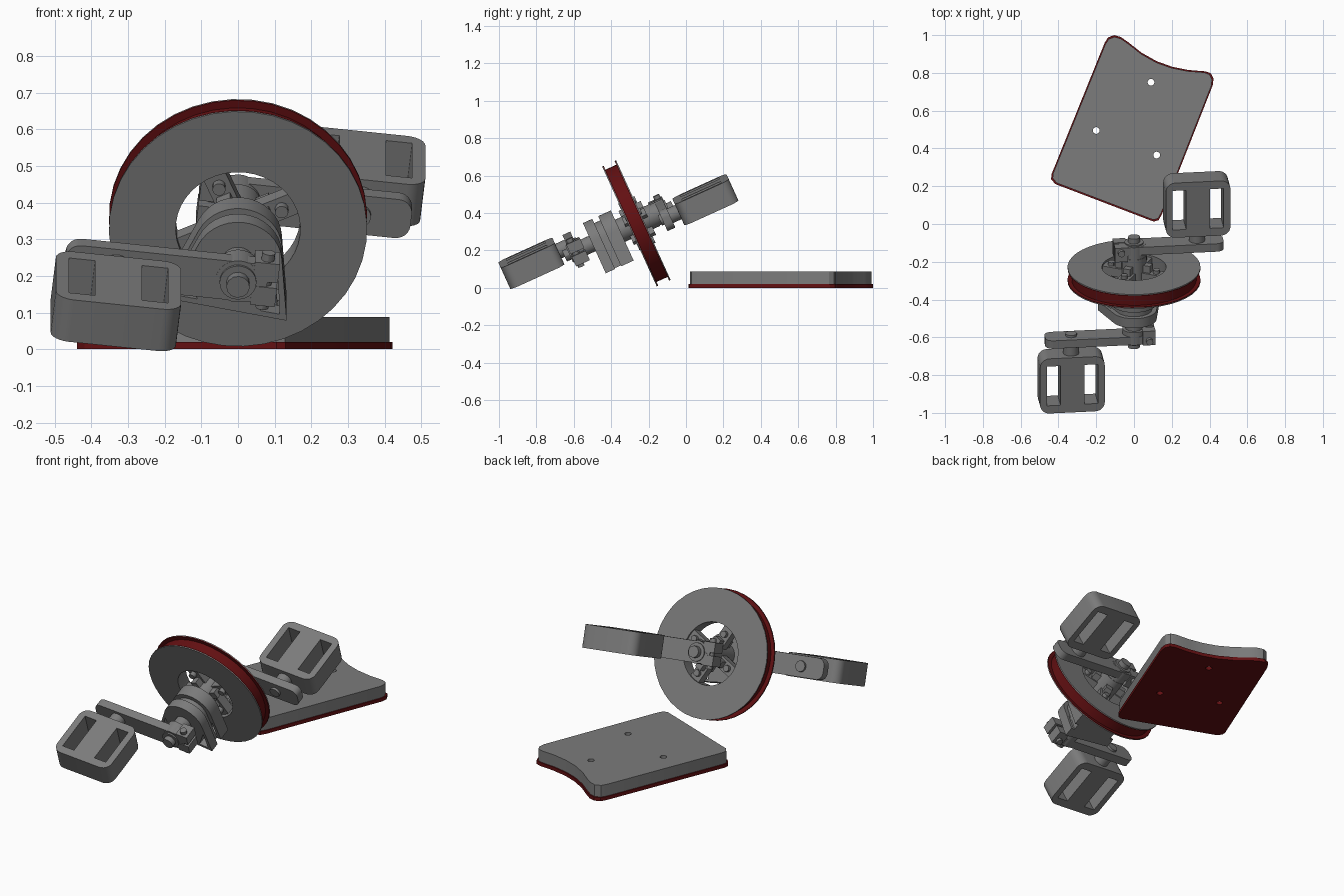
import bpy
import bmesh
from math import sin, cos, pi, radians
from mathutils import Matrix, Vector

if "Cube" in bpy.data.objects:
    bpy.data.objects.remove(bpy.data.objects["Cube"])


def make_material(name, rgb):
    mat = bpy.data.materials.new(name)
    mat.use_nodes = True
    mat.diffuse_color = (*rgb, 1)
    mat.node_tree.nodes["Principled BSDF"].inputs["Base Color"].default_value = (*rgb, 1)
    return mat


GRAY = make_material("steel gray", (0.2, 0.2, 0.2))
RED = make_material("dark red", (0.125, 0.005, 0.006))

# Tilted crank axle frame: local y runs along the axle, z is up across it
FRAME = (Matrix.Translation((0, -0.265, 0.345))
         @ Matrix.Rotation(radians(24.5), 4, 'X')
         @ Matrix.Rotation(radians(6.5), 4, 'Y'))
ALONG = Matrix.Rotation(pi / 2, 4, 'X')


def plate(name, loops, z0, z1, matrix=Matrix(), mat=GRAY):
    """Extrude a flat outline (first loop) with holes (other loops) from z0 to z1."""
    curve = bpy.data.curves.new(name, 'CURVE')
    curve.dimensions = '2D'
    curve.fill_mode = 'BOTH'
    curve.extrude = (z1 - z0) / 2
    for loop in loops:
        spline = curve.splines.new('POLY')
        spline.points.add(len(loop) - 1)
        spline.use_cyclic_u = True
        for point, (x, y) in zip(spline.points, loop):
            point.co = (x, y, 0, 1)
    temp = bpy.data.objects.new(name + "_outline", curve)
    mesh = bpy.data.meshes.new_from_object(temp)
    bpy.data.objects.remove(temp)
    bpy.data.curves.remove(curve)
    bm = bmesh.new()
    bm.from_mesh(mesh)
    bmesh.ops.remove_doubles(bm, verts=bm.verts, dist=0.00005)
    bmesh.ops.translate(bm, verts=bm.verts, vec=(0, 0, (z0 + z1) / 2))
    bmesh.ops.recalc_face_normals(bm, faces=bm.faces)
    bm.to_mesh(mesh)
    bm.free()
    mesh.materials.clear()
    mesh.materials.append(mat)
    mesh.shade_smooth()
    mesh.set_sharp_from_angle(angle=radians(30))
    mesh.name = name
    obj = bpy.data.objects.new(name, mesh)
    obj.matrix_world = matrix
    bpy.context.scene.collection.objects.link(obj)
    return obj


def axial(name, loops, s0, s1, mat=GRAY, turn=0):
    """Plate facing along the axle, between axle positions s0 and s1."""
    spin = Matrix.Rotation(radians(turn), 4, 'Y')
    return plate(name, loops, -s1, -s0, FRAME @ spin @ ALONG, mat)


def circle(r, x=0, y=0, n=40):
    return [(x + r * cos(2 * pi * i / n), y + r * sin(2 * pi * i / n)) for i in range(n)]


def rounded(x0, x1, y0, y1, r, steps=6):
    pts = []
    corners = ((x1 - r, y1 - r), (x0 + r, y1 - r), (x0 + r, y0 + r), (x1 - r, y0 + r))
    for k, (cx, cy) in enumerate(corners):
        for i in range(steps + 1):
            a = (k + i / steps) * pi / 2
            pts.append((cx + r * cos(a), cy + r * sin(a)))
    return pts


def box(x0, x1, y0, y1):
    return [(x0, y0), (x1, y0), (x1, y1), (x0, y1)]


# Grooved wheel: gray side rings, red groove and lips
axial("wheel_bore", [circle(0.18), circle(0.17)], -0.036, 0.036)
axial("wheel_groove", [circle(0.33), circle(0.178)], -0.033, 0.033, RED)
for side, label in ((-1, "front"), (1, "back")):
    for part, r_in, a, b, mat in (("lip", 0.175, 0.032, 0.036, RED),
                                  ("side", 0.17, 0.036, 0.041, GRAY)):
        lo, hi = sorted((side * a, side * b))
        axial(f"wheel_{part}_{label}", [circle(0.352), circle(r_in)], lo, hi, mat)

# Spider with four bolted arms inside the wheel
for k in range(4):
    angle = -30 - 90 * k
    axial(f"spider_arm_{k}", [box(0.04, 0.174, -0.032, 0.032)], -0.02, 0.03, turn=angle)
    axial(f"spider_bolt_{k}", [circle(0.018, 0.13, n=12)], -0.045, 0.05, turn=angle)
    axial(f"spider_rib_{k}", [box(0.04, 0.10, -0.02, 0.02)], -0.06, 0.07, turn=angle)
axial("spider_hub", [circle(0.065)], -0.10, 0.11)

# Arched bearing housing with a groove down each sloping side
def arch(r, half, base):
    top = [(r * cos(radians(a)), r * sin(radians(a))) for a in range(15, 166, 10)]
    return top + [(-half, base), (half, base)]


def window(side):
    return [(side * 0.118, -0.03), (side * 0.142, -0.13), (side * 0.088, -0.13)]


for name, s0, s1, inset in (("housing_front", -0.26, -0.205, 0),
                            ("housing_middle", -0.205, -0.17, 0.025),
                            ("housing_back", -0.17, -0.096, 0)):
    loops = [arch(0.12 - inset, 0.165 - inset, -0.145)]
    if not inset:
        loops += [window(1), window(-1)]
    axial(name, loops, s0, s1, turn=5)
axial("axle", [circle(0.045)], -0.34, 0.14)

# Crank, pedal and fittings at each end of the axle
for side, label, crank_s, pedal_s in ((-1, "front", -0.363, -0.60),
                                      (1, "back", 0.157, 0.388)):
    def fitting(name, loops, near, far):
        lo, hi = sorted((crank_s + side * near, crank_s + side * far))
        axial(f"{label}_{name}", loops, lo, hi)

    px = side * 0.335
    x0, x1 = sorted((-side * 0.08, side * 0.475))
    fitting("crank", [rounded(x0, x1, -0.058, 0.058, 0.04)], -0.023, 0.023)
    x0, x1 = sorted((-side * 0.108, -side * 0.04))
    fitting("crank_clamp", [box(x0, x1, 0.008, 0.064), ], -0.055, 0.026)
    fitting("crank_clamp_lower", [box(x0, x1, -0.064, -0.008)], -0.055, 0.026)
    fitting("crank_hub", [circle(0.062)], -0.05, 0.024)
    fitting("axle_washer", [circle(0.05)], 0.02, 0.032)
    fitting("axle_nut", [circle(0.032, n=12)], 0.03, 0.06)
    fitting("pedal_boss", [circle(0.042, px)], 0.02, 0.085)
    fitting("pedal_spindle_end", [circle(0.03, px, n=16)], -0.036, 0)
    plate(f"{label}_clamp_bolt", [circle(0.018, -side * 0.075, crank_s, 12)],
          -0.08, 0.085, FRAME)

    # Pedal block with two slots
    y0, y1 = pedal_s - 0.159, pedal_s + 0.159
    slots = [box(px + m * 0.1 - 0.036, px + m * 0.1 + 0.036, y0 + 0.045, y1 - 0.045)
             for m in (-1, 1)]
    plate(f"{label}_pedal", [rounded(px - 0.172, px + 0.172, y0, y1, 0.05)] + slots,
          -0.063, 0.063, FRAME)

# Base board: rounded corners, concave far edge, three through holes
outline = [(0.08, 0.022), (0.105, 0.013), (0.13, 0.02), (0.147, 0.05),
           (0.417, 0.735), (0.421, 0.77), (0.408, 0.797), (0.38, 0.808),
           (0.29, 0.815), (0.2, 0.833), (0.12, 0.862), (0.04, 0.907), (-0.03, 0.962),
           (-0.07, 0.99), (-0.105, 1.0), (-0.137, 0.988), (-0.155, 0.96),
           (-0.436, 0.265), (-0.439, 0.238), (-0.418, 0.212)]
center = Vector((0, 0.5))
inner = [tuple(center + (Vector(p) - center) * 0.981) for p in outline]
holes = [circle(0.018, x, y, 16) for x, y in ((0.09, 0.75), (-0.2, 0.495), (0.12, 0.365))]
plate("base_pad", [outline] + holes, 0, 0.02, mat=RED)
plate("base_board", [inner] + holes, 0.02, 0.088)
